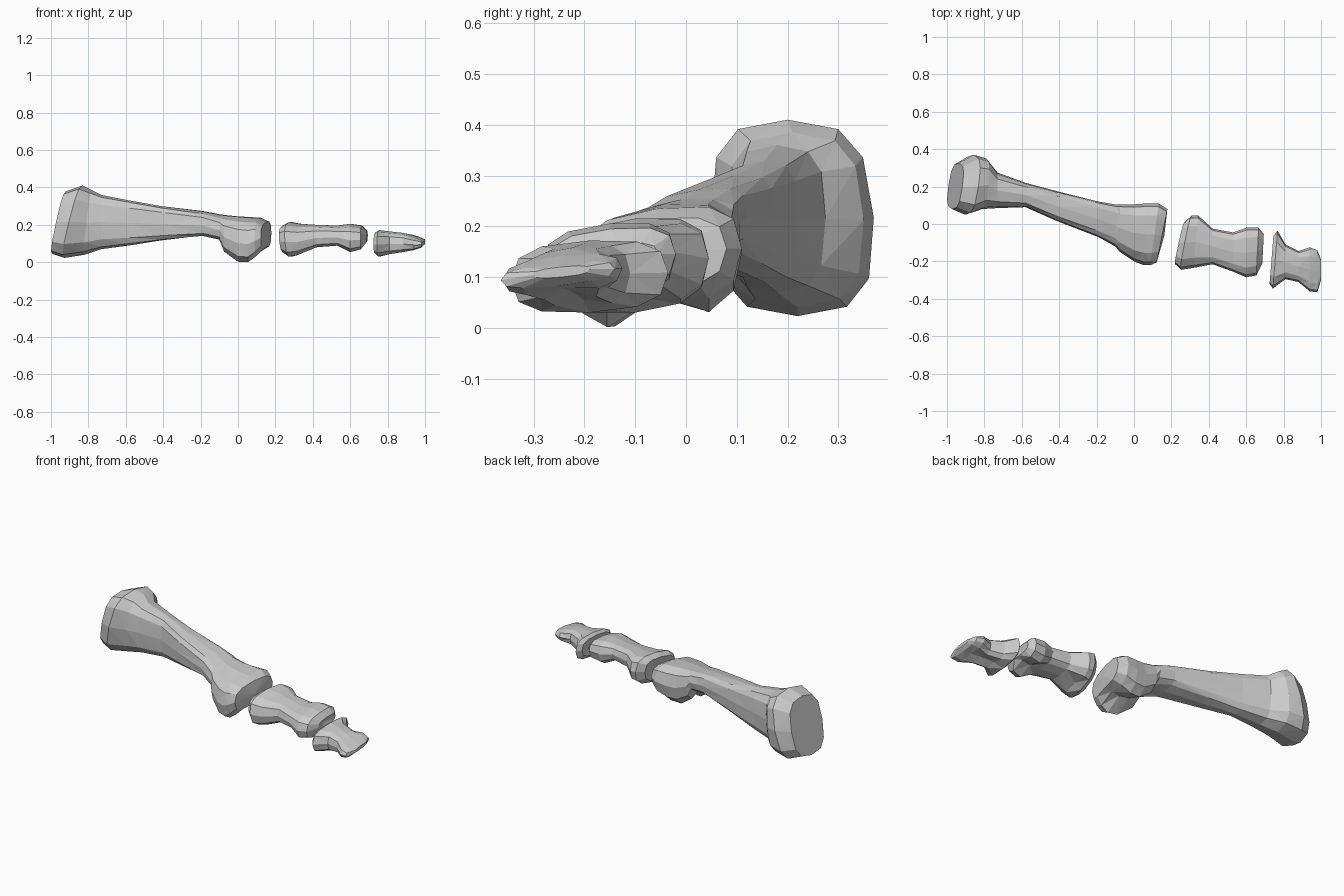
import bpy, bmesh, math

SIDES = 12


def ring(bm, x, y0, y1, z0, z1, lean_y=0, lean_z=0, roll=0, groove=0, power=0.72, skew=0):
    """One rounded cross-section: y/z limits, leaning plane, roll, underside groove, skew."""
    yc, zc, hw, hh = (y0 + y1) / 2, (z0 + z1) / 2, (y1 - y0) / 2, (z1 - z0) / 2
    verts = []
    for i in range(SIDES):
        a = 2 * math.pi * i / SIDES
        c, s = math.cos(a), math.sin(a)
        dy = hw * math.copysign(abs(c) ** power, c)
        dz = hh * math.copysign(abs(s) ** power, s)
        if i == SIDES * 3 // 4:
            dz += groove
        dx = lean_y * dy + lean_z * dz
        verts.append(bm.verts.new((x + dx, yc + dy + skew * dz, zc + dz + roll * dy)))
    return verts


def cap(bm, verts, push):
    """Close an end with a fan whose centre is pushed in or out along x."""
    n = len(verts)
    mid = bm.verts.new([sum(v.co[k] for v in verts) / n + (push if k == 0 else 0)
                        for k in range(3)])
    for i in range(n):
        bm.faces.new((verts[i], verts[(i + 1) % n], mid))


def bone(name, sections, push_start, push_end):
    bm = bmesh.new()
    rings = [ring(bm, *s) for s in sections]
    for a, b in zip(rings, rings[1:]):
        for i in range(SIDES):
            j = (i + 1) % SIDES
            bm.faces.new((a[i], a[j], b[j], b[i]))
    cap(bm, rings[0], push_start)
    cap(bm, rings[-1], push_end)
    bmesh.ops.triangulate(bm, faces=[f for f in bm.faces if len(f.verts) > 3])
    bmesh.ops.recalc_face_normals(bm, faces=bm.faces)
    mesh = bpy.data.meshes.new(name)
    bm.to_mesh(mesh)
    bm.free()
    obj = bpy.data.objects.new(name, mesh)
    bpy.context.collection.objects.link(obj)
    return obj


# Long bone: broad leaning base, slim shaft, head with two knuckles below
bone("long_bone", [
    (-0.955, 0.08, 0.325, 0.045, 0.38, 0.15, 0.22, 0, 0, 0.7, -0.04),
    (-0.88, 0.05, 0.37, 0.023, 0.41, 0.15, 0.25, 0, 0, 0.7, -0.05),
    (-0.80, 0.08, 0.35, 0.04, 0.385, 0.08, 0.12, 0, 0, 0.7, -0.03),
    (-0.73, 0.085, 0.275, 0.07, 0.36, 0, 0, 0, 0, 0.65),
    (-0.58, 0.09, 0.22, 0.09, 0.33, 0, 0, 0, 0, 0.6),
    (-0.41, 0.015, 0.175, 0.117, 0.30, 0, 0, 0.05, 0, 0.55),
    (-0.19, -0.07, 0.12, 0.143, 0.272, 0, 0, 0.12, 0, 0.6),
    (-0.10, -0.12, 0.105, 0.125, 0.253, 0, 0, 0.15, 0.01),
    (-0.075, -0.15, 0.105, 0.06, 0.25, 0, 0, 0.16, 0.05),
    (0.0, -0.20, 0.105, 0.005, 0.243, 0, 0, 0.15, 0.06),
    (0.06, -0.22, 0.11, 0.005, 0.238, 0.05, 0, 0.15, 0.055),
    (0.11, -0.22, 0.11, 0.035, 0.235, 0.13, 0, 0.13, 0.03),
    (0.15, -0.205, 0.08, 0.07, 0.215, 0.2, 0, 0.1, 0.01),
], 0, 0.012)

# Middle bone: cupped base, narrow waist, grooved head
bone("middle_bone", [
    (0.245, -0.215, 0.01, 0.055, 0.195, 0.22, -0.1, 0.1),
    (0.28, -0.245, 0.045, 0.03, 0.215, 0.2, -0.1, 0.1),
    (0.33, -0.235, 0.045, 0.04, 0.205, 0.1, 0, 0.1, 0.02),
    (0.42, -0.215, -0.025, 0.08, 0.20, 0, 0, 0.1),
    (0.53, -0.255, -0.045, 0.09, 0.195, 0, 0, 0.1),
    (0.60, -0.285, -0.02, 0.055, 0.205, 0, 0, 0.1, 0.04),
    (0.66, -0.275, -0.02, 0.07, 0.195, 0.05, 0, 0.1, 0.03),
    (0.69, -0.21, -0.055, 0.11, 0.165, 0.05, 0, 0.1),
], 0.025, -0.01)

# Tip bone: wide base tapering to a flat flared tuft
bone("tip_bone", [
    (0.735, -0.32, -0.065, 0.05, 0.16, 0.08, 0, 0.05),
    (0.755, -0.345, -0.035, 0.03, 0.172, 0.08, 0, 0.05),
    (0.81, -0.295, -0.11, 0.04, 0.165, 0, 0, 0.05, 0.015),
    (0.88, -0.31, -0.145, 0.053, 0.157, 0, 0, 0.08, 0.02),
    (0.94, -0.36, -0.125, 0.068, 0.142, 0, 0, 0.1, 0.01),
    (0.98, -0.365, -0.14, 0.083, 0.127, 0, 0, 0.1),
    (1.0, -0.30, -0.19, 0.10, 0.12, 0, 0, 0.1),
], 0.02, 0)
